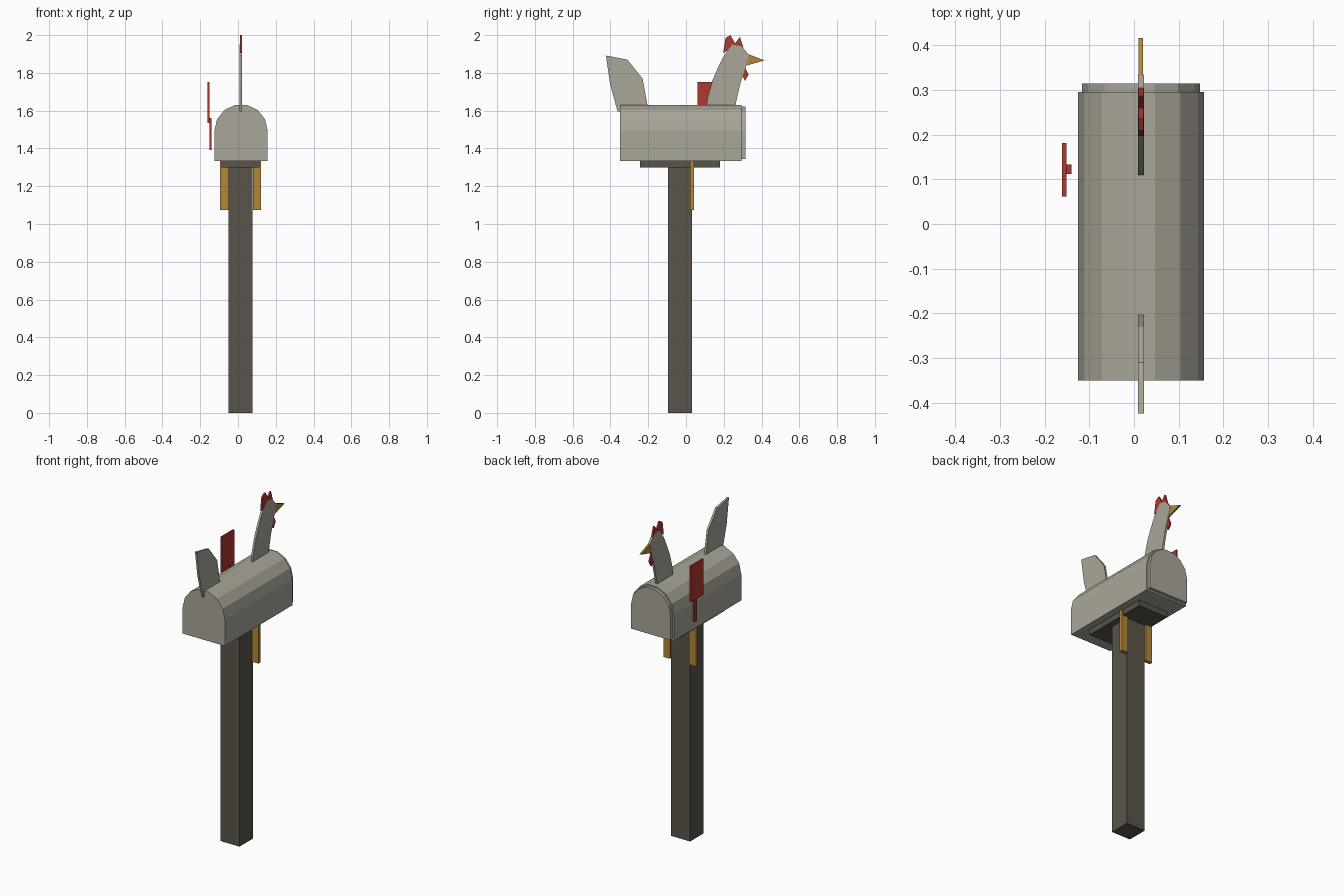
import bpy, math

if "Cube" in bpy.data.objects:
    bpy.data.objects.remove(bpy.data.objects["Cube"])

CX = 0.016  # centre line of the mailbox


def material(name, rgb):
    m = bpy.data.materials.new(name)
    m.diffuse_color = (*rgb, 1)
    m.use_nodes = True
    m.node_tree.nodes["Principled BSDF"].inputs["Base Color"].default_value = m.diffuse_color
    return m


GREY = material("pale_grey", (0.40, 0.38, 0.32))
WOOD = material("dark_wood", (0.10, 0.09, 0.07))
RED = material("red", (0.42, 0.04, 0.03))
YELLOW = material("yellow", (0.45, 0.24, 0.04))


def prism(name, pts, lo, hi, axis, mat):
    """Extrude a closed profile along 'x' (pts are y,z) or 'y' (pts are x,z)."""
    def place(p, d):
        return (d, p[0], p[1]) if axis == 'x' else (p[0], d, p[1])
    area = sum(a[0] * b[1] - b[0] * a[1] for a, b in zip(pts, pts[1:] + pts[:1]))
    if (area < 0) == (axis == 'x'):
        pts = pts[::-1]
    n = len(pts)
    verts = [place(p, lo) for p in pts] + [place(p, hi) for p in pts]
    faces = [list(range(n)), list(range(2 * n - 1, n - 1, -1))]
    faces += [[i, i + n, (i + 1) % n + n, (i + 1) % n] for i in range(n)]
    if axis == 'x':
        faces = [f[::-1] for f in faces]
        faces = [f[::-1] for f in faces] if area == 0 else faces
    me = bpy.data.meshes.new(name)
    me.from_pydata(verts, [], faces)
    import bmesh
    bm = bmesh.new()
    bm.from_mesh(me)
    bmesh.ops.recalc_face_normals(bm, faces=bm.faces)
    bm.to_mesh(me)
    bm.free()
    me.materials.append(mat)
    ob = bpy.data.objects.new(name, me)
    bpy.context.collection.objects.link(ob)
    return ob


def box(name, x, y, z, mat):
    return prism(name, [(y[0], z[0]), (y[1], z[0]), (y[1], z[1]), (y[0], z[1])],
                 x[0], x[1], 'x', mat)


def arch(r, spring, bottom, segs=7):
    pts = [(CX - r, bottom), (CX + r, bottom)]
    for i in range(segs + 1):
        a = math.pi * i / segs
        pts.append((CX + r * math.cos(a), spring + r * math.sin(a)))
    return pts


# Post and mounting board
box("post", (-0.05, 0.077), (-0.095, 0.032), (0, 1.30), WOOD)
box("mounting_board", (-0.087, 0.114), (-0.243, 0.18), (1.30, 1.333), WOOD)

# Arched mailbox body and slightly smaller door
prism("mailbox_body", arch(0.141, 1.493, 1.333), -0.35, 0.295, 'y', GREY)
prism("mailbox_door", arch(0.132, 1.493, 1.343), 0.295, 0.314, 'y', GREY)

# Bird legs either side of the post
box("left_leg", (-0.095, -0.051), (0.021, 0.042), (1.075, 1.333), YELLOW)
box("right_leg", (0.079, 0.122), (0.021, 0.042), (1.075, 1.333), YELLOW)

# Signal flag and its stem
box("flag", (-0.161, -0.151), (0.062, 0.181), (1.535, 1.752), RED)
box("flag_stem", (-0.151, -0.14), (0.112, 0.133), (1.393, 1.56), RED)

# Flat cut-out bird parts along the centre line (y, z profiles)
prism("neck_and_head", [(0.104, 1.597), (0.115, 1.67), (0.14, 1.76), (0.17, 1.83),
                        (0.20, 1.89), (0.245, 1.95), (0.295, 1.94), (0.334, 1.895),
                        (0.312, 1.82), (0.288, 1.745), (0.262, 1.63), (0.255, 1.597)],
      0.009, 0.022, 'x', GREY)
prism("tail", [(-0.362, 1.595), (-0.402, 1.74), (-0.424, 1.892), (-0.31, 1.87),
               (-0.23, 1.77), (-0.204, 1.63), (-0.204, 1.597)], 0.009, 0.022, 'x', GREY)
prism("beak", [(0.328, 1.90), (0.416, 1.866), (0.318, 1.838)], 0.0105, 0.0205, 'x', YELLOW)
prism("comb", [(0.197, 1.905), (0.209, 1.985), (0.235, 2.0), (0.26, 1.957),
               (0.286, 1.99), (0.308, 1.92), (0.245, 1.93)], 0.0103, 0.0207, 'x', RED)
prism("wattle", [(0.312, 1.832), (0.331, 1.79), (0.312, 1.757), (0.296, 1.79)],
      0.0103, 0.0207, 'x', RED)
